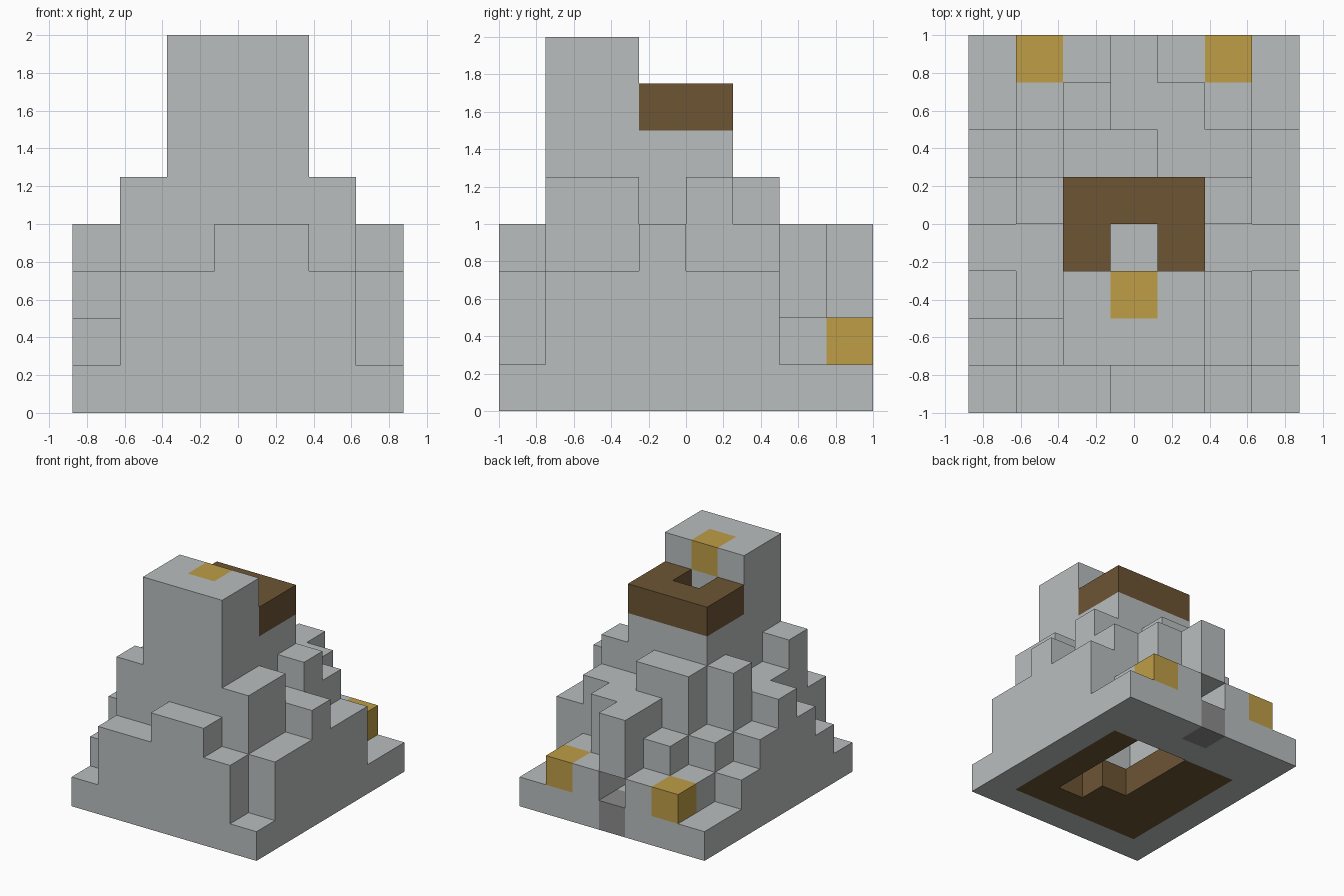
import bpy
import bmesh
from itertools import product
from mathutils import Vector

if "Cube" in bpy.data.objects:
    bpy.data.objects.remove(bpy.data.objects["Cube"], do_unlink=True)

UNIT = 0.25
ORIGIN = Vector((-0.875, -1.0, 0.0))

# Terrain heights in blocks: one string per row, front to back, left to right in x
HEIGHTS = ["1334431",
           "2588853",
           "3488853",
           "4477744",
           "3577753",
           "2355443",
           "1234421",
           "1122221"]
HEIGHTS[7] = "1224221"


def material(name, color):
    mat = bpy.data.materials.new(name)
    mat.use_nodes = True
    rgba = (*color, 1.0)
    mat.diffuse_color = rgba
    mat.node_tree.nodes["Principled BSDF"].inputs["Base Color"].default_value = rgba
    return mat


def box(xs, ys, zs):
    """Set of block cells covering the given ranges."""
    return set(product(range(*xs), range(*ys), range(*zs)))


def build(name, cells, mat, occupied):
    """Mesh the cells, leaving out every face that touches another block."""
    bm = bmesh.new()
    for cell in sorted(cells):
        center = Vector(cell) + Vector((0.5, 0.5, 0.5))
        for axis, sign in product(range(3), (-1, 1)):
            normal = Vector((0, 0, 0))
            normal[axis] = sign
            if tuple(int(c + n) for c, n in zip(cell, normal)) in occupied:
                continue
            u = Vector((0, 0, 0))
            u[(axis + 1) % 3] = 0.5
            v = normal.cross(u)
            mid = center + normal * 0.5
            corners = (mid - u - v, mid + u - v, mid + u + v, mid - u + v)
            bm.faces.new([bm.verts.new(ORIGIN + p * UNIT) for p in corners])
    bmesh.ops.remove_doubles(bm, verts=bm.verts, dist=0.001)
    mesh = bpy.data.meshes.new(name)
    bm.to_mesh(mesh)
    bm.free()
    mesh.materials.append(mat)
    obj = bpy.data.objects.new(name, mesh)
    bpy.context.collection.objects.link(obj)


stone = material("grey stone", (0.49, 0.515, 0.515))
dark_stone = material("dark stone", (0.26, 0.26, 0.26))
wood = material("brown earth", (0.15, 0.089, 0.034))
gold = material("gold", (0.515, 0.337, 0.061))

# Solid terrain from the height map
terrain = {(x, y, z) for y, row in enumerate(HEIGHTS)
           for x, h in enumerate(row) for z in range(int(h))}

# Hollows: summit pit, cave mouth with tunnel, inner chamber, floor opening
terrain -= {(3, 3, 6)}
terrain -= box((3, 4), (6, 8), (1, 2))
terrain -= box((2, 5), (2, 6), (1, 3))
terrain -= box((4, 5), (2, 6), (0, 1)) | box((3, 4), (3, 6), (0, 1))

# Coloured parts taken out of the terrain
parts = {
    "summit_rim": (box((2, 5), (3, 5), (6, 7)), wood),
    "chamber_floor": (box((1, 6), (1, 6), (0, 1)), wood),
    "cave_step": ({(3, 7, 0)}, dark_stone),
    "summit_gold": ({(3, 2, 7)}, gold),
    "gold_block_left": ({(5, 7, 1)}, gold),
    "gold_block_right": ({(1, 7, 1)}, gold),
}
rock = set(terrain)
for name, (cells, mat) in parts.items():
    cells &= terrain
    rock -= cells
    build(name, cells, mat, terrain)
build("mountain_rock", rock, stone, terrain)
